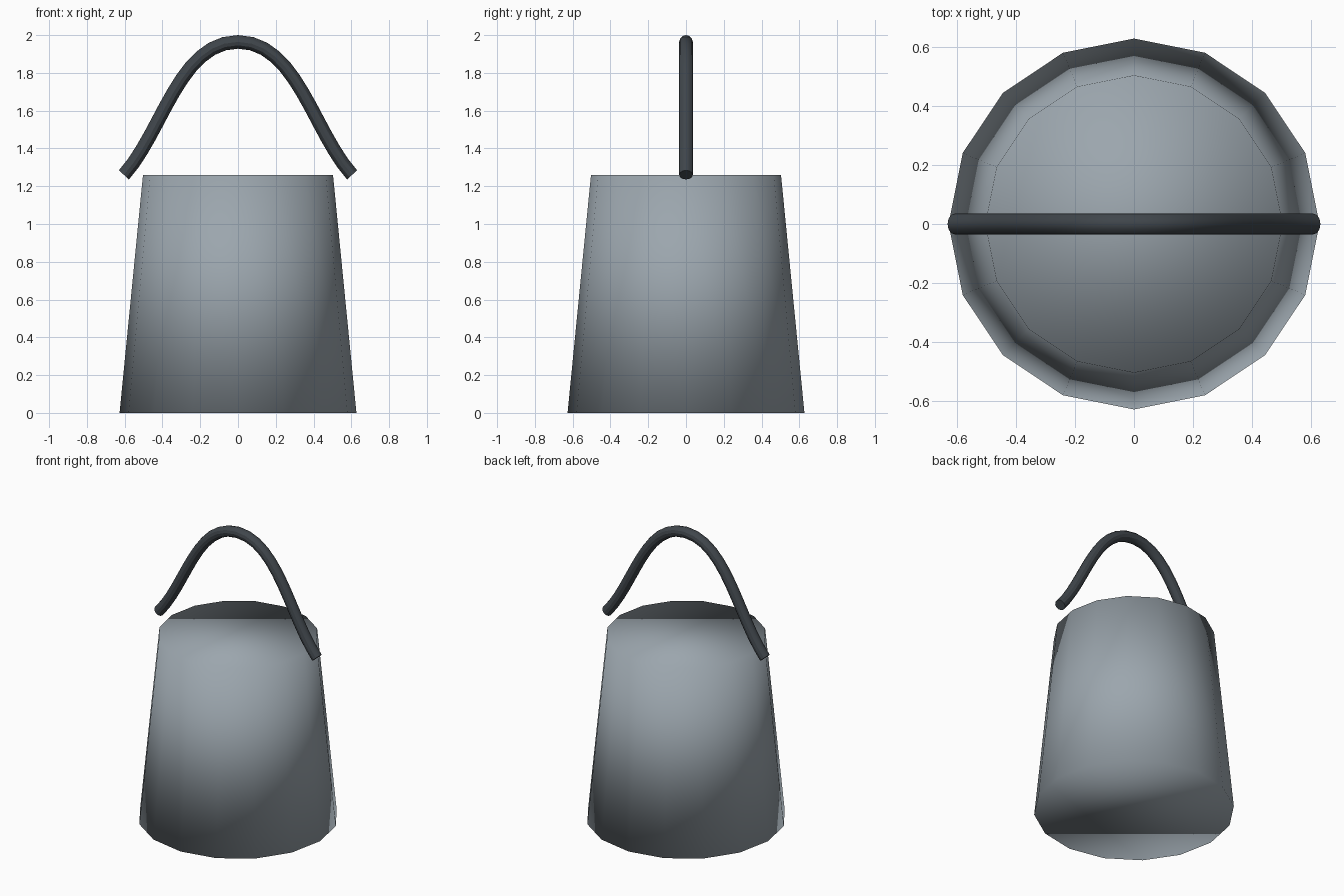
import bpy

cube = bpy.data.objects.get("Cube")
if cube:
    bpy.data.objects.remove(cube, do_unlink=True)


def make_material(name, rgb):
    mat = bpy.data.materials.new(name)
    mat.use_nodes = True
    color = (*rgb, 1.0)
    mat.diffuse_color = color
    mat.node_tree.nodes["Principled BSDF"].inputs["Base Color"].default_value = color
    return mat


pail_grey = make_material("pail_grey", (0.33, 0.38, 0.42))
dark_steel = make_material("dark_steel", (0.05, 0.06, 0.07))

# Pail body: closed tapered drum, smooth over the rims as well
height = 1.26
bpy.ops.mesh.primitive_cone_add(vertices=16, radius1=0.627, radius2=0.503,
                                depth=height, location=(0, 0, height / 2))
body = bpy.context.object
body.name = body.data.name = "pail_body"
body.data.materials.append(pail_grey)
bpy.ops.object.shade_smooth()

# Handle: one arched tube with cut ends
curve = bpy.data.curves.new("handle_path", "CURVE")
curve.dimensions = "3D"
curve.resolution_u = 12
curve.bevel_depth = 0.036
curve.bevel_resolution = 4
curve.use_fill_caps = True
spline = curve.splines.new("BEZIER")
spline.bezier_points.add(2)
end_x, end_z, top_z, reach = 0.604, 1.26, 1.964, 0.31
for point, side in zip(spline.bezier_points, (-1, 0, 1)):
    point.handle_left_type = point.handle_right_type = "FREE"
    if side == 0:
        point.co = (0, 0, top_z)
        point.handle_left = (-reach, 0, top_z)
        point.handle_right = (reach, 0, top_z)
    else:
        point.co = (side * end_x, 0, end_z)
        inner = (side * 0.4, 0, 1.485)
        outer = (side * 0.81, 0, 1.035)
        point.handle_left, point.handle_right = (outer, inner) if side < 0 else (inner, outer)

path = bpy.data.objects.new("handle_path", curve)
bpy.context.collection.objects.link(path)
depsgraph = bpy.context.evaluated_depsgraph_get()
mesh = bpy.data.meshes.new_from_object(path.evaluated_get(depsgraph))
bpy.data.objects.remove(path, do_unlink=True)

handle = bpy.data.objects.new("handle", mesh)
bpy.context.collection.objects.link(handle)
mesh.materials.clear()
mesh.materials.append(dark_steel)
bpy.ops.object.select_all(action="DESELECT")
handle.select_set(True)
bpy.context.view_layer.objects.active = handle
bpy.ops.object.shade_smooth_by_angle()
